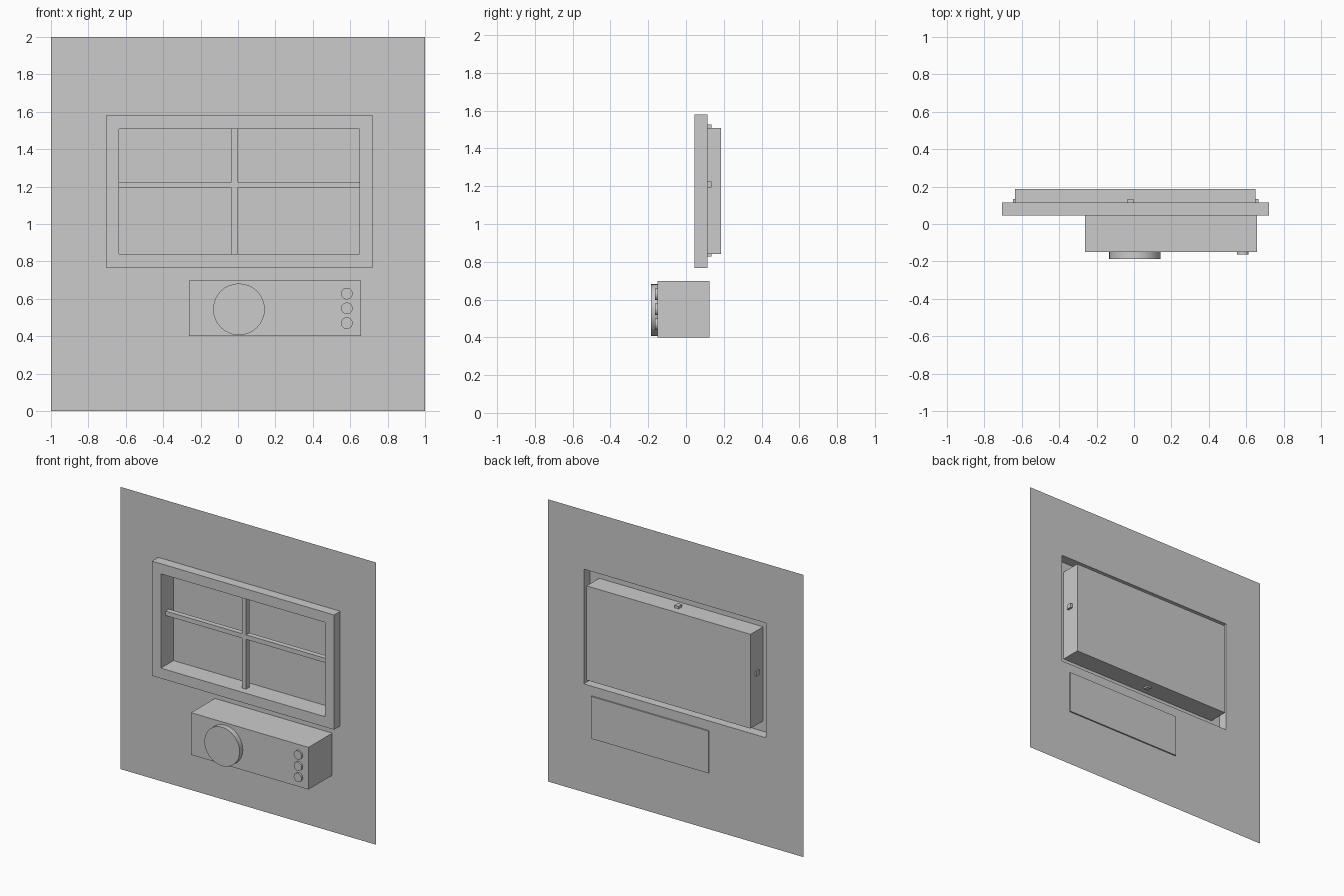
import bpy, bmesh
from math import radians
from mathutils import Matrix

if "Cube" in bpy.data.objects:
    bpy.data.objects.remove(bpy.data.objects["Cube"])

WALL_Y, FRAME_Y, PANE_Y = 0.115, 0.045, 0.186
BOX_FRONT, BOX_BACK = -0.15, 0.125

# rectangles as x0, x1, z0, z1
WALL = (-1, 1, 0, 2)
OUTER = (-0.706, 0.721, 0.767, 1.58)
INNER = (-0.636, 0.649, 0.84, 1.508)


def finish(name, bm):
    mesh = bpy.data.meshes.new(name)
    bm.to_mesh(mesh)
    bm.free()
    obj = bpy.data.objects.new(name, mesh)
    bpy.context.collection.objects.link(obj)
    return obj


def shell(name, rings, cap=False):
    """Sheet joining successive rectangles, front sides facing -y."""
    bm = bmesh.new()
    loops = [[bm.verts.new((x, y, z)) for x, z in ((a, c), (b, c), (b, d), (a, d))]
             for (a, b, c, d), y in rings]
    for p, q in zip(loops, loops[1:]):
        for i in range(4):
            j = (i + 1) % 4
            bm.faces.new((p[i], p[j], q[j], q[i]))
    if cap:
        bm.faces.new(loops[-1])
    return finish(name, bm)


def prism(name, points, y0, y1):
    """Closed x-z profile extruded along y."""
    bm = bmesh.new()
    face = bm.faces.new([bm.verts.new((x, y0, z)) for x, z in points])
    new = bmesh.ops.extrude_face_region(bm, geom=[face], use_keep_orig=True)["geom"]
    bmesh.ops.translate(bm, vec=(0, y1 - y0, 0),
                        verts=[v for v in new if isinstance(v, bmesh.types.BMVert)])
    bmesh.ops.recalc_face_normals(bm, faces=bm.faces)
    return finish(name, bm)


def disc(name, x, z, radius, y0, y1, sides):
    """Round part whose axis points at the viewer."""
    bm = bmesh.new()
    place = Matrix.Translation((x, (y0 + y1) / 2, z)) @ Matrix.Rotation(radians(90), 4, 'X')
    bmesh.ops.create_cone(bm, cap_ends=True, segments=sides, radius1=radius,
                          radius2=radius, depth=y1 - y0, matrix=place)
    obj = finish(name, bm)
    bpy.ops.object.select_all(action='DESELECT')
    obj.select_set(True)
    bpy.context.view_layer.objects.active = obj
    bpy.ops.object.shade_smooth_by_angle(angle=radians(30))


# thin wall with the window opening
shell("wall", [(WALL, WALL_Y), (OUTER, WALL_Y)])

# raised frame, open at the back, running into the deep recess and its pane
shell("window_frame", [(OUTER, WALL_Y), (OUTER, FRAME_Y), (INNER, FRAME_Y),
                       (INNER, PANE_Y)], cap=True)

# crossed glazing bars, ends poking through the recess sides
l, r, b, t = -0.646, 0.665, 0.828, 1.526
x0, x1, z0, z1 = -0.036, -0.004, 1.193, 1.225
prism("glazing_bars", [(x0, b), (x1, b), (x1, z0), (r, z0), (r, z1), (x1, z1),
                       (x1, t), (x0, t), (x0, z1), (l, z1), (l, z0), (x0, z0)],
      0.097, 0.134)

# control box through the wall
prism("control_box", [(-0.262, 0.40), (0.658, 0.40), (0.658, 0.699), (-0.262, 0.699)],
      BOX_FRONT, BOX_BACK)

# large dial and three buttons
disc("dial", 0.005, 0.544, 0.138, -0.186, BOX_FRONT, 32)
for i in range(3):
    disc(f"button_{i + 1}", 0.582, 0.628 - 0.079 * i, 0.031, -0.163, BOX_FRONT, 32)
